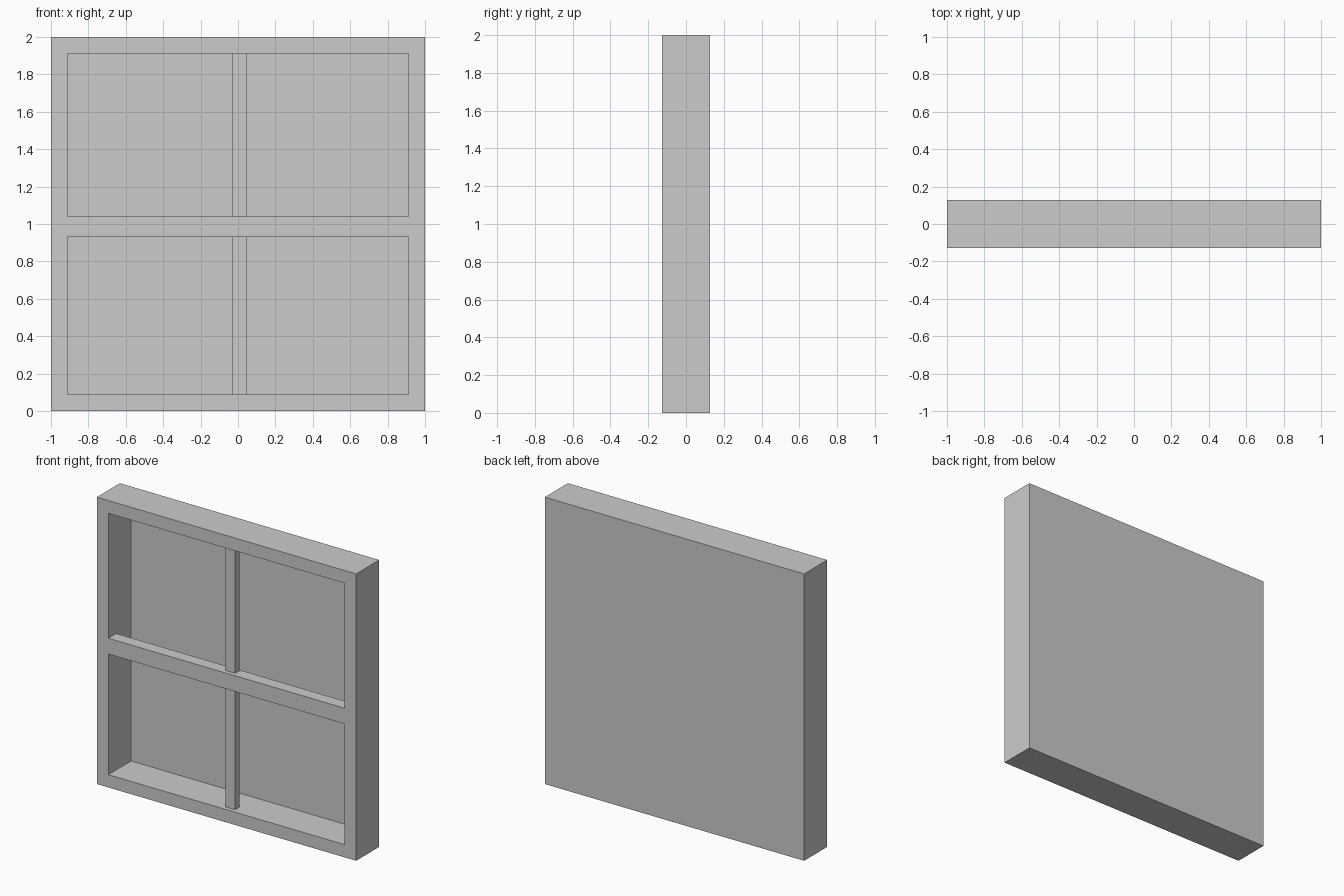
import bpy, bmesh

if "Cube" in bpy.data.objects:
    bpy.data.objects.remove(bpy.data.objects["Cube"])

W, H, D = 2.0, 2.0, 0.254      # outer size
BORDER = 0.089                 # frame width
RECESS = 0.25                  # depth of the opening, leaving a thin back sheet


def box_bmesh(lo, hi):
    bm = bmesh.new()
    bmesh.ops.create_cube(bm, size=1)
    for v in bm.verts:
        v.co = [(a + b) / 2 + c * (b - a) for a, b, c in zip(lo, hi, v.co)]
    return bm


def finish(name, bm):
    mesh = bpy.data.meshes.new(name)
    bm.to_mesh(mesh)
    bm.free()
    obj = bpy.data.objects.new(name, mesh)
    bpy.context.collection.objects.link(obj)
    return obj


# Outer frame with thin back: inset the front face and push it inwards
bm = box_bmesh((-W / 2, -D / 2, 0), (W / 2, D / 2, H))
bm.normal_update()
front = min(bm.faces, key=lambda f: f.calc_center_median().y)
bmesh.ops.inset_region(bm, faces=[front], thickness=BORDER, use_even_offset=True)
opening = bmesh.ops.extrude_discrete_faces(bm, faces=[front])["faces"][0]
bmesh.ops.translate(bm, verts=opening.verts, vec=(0, RECESS, 0))
bmesh.ops.recalc_face_normals(bm, faces=bm.faces)
finish("window_frame", bm)

# Horizontal rail, flush with the front of the frame
inner = W / 2 - BORDER
rail_bottom, rail_top = 0.93, 1.04
finish("cross_rail", box_bmesh((-inner, -D / 2, rail_bottom),
                               (inner, -D / 2 + 0.087, rail_top)))

# Slim vertical bars, set slightly back from the front
for name, z0, z1 in (("lower_bar", BORDER, rail_bottom),
                     ("upper_bar", rail_top, H - BORDER)):
    finish(name, box_bmesh((-0.03, -0.097, z0), (0.045, -0.049, z1)))
